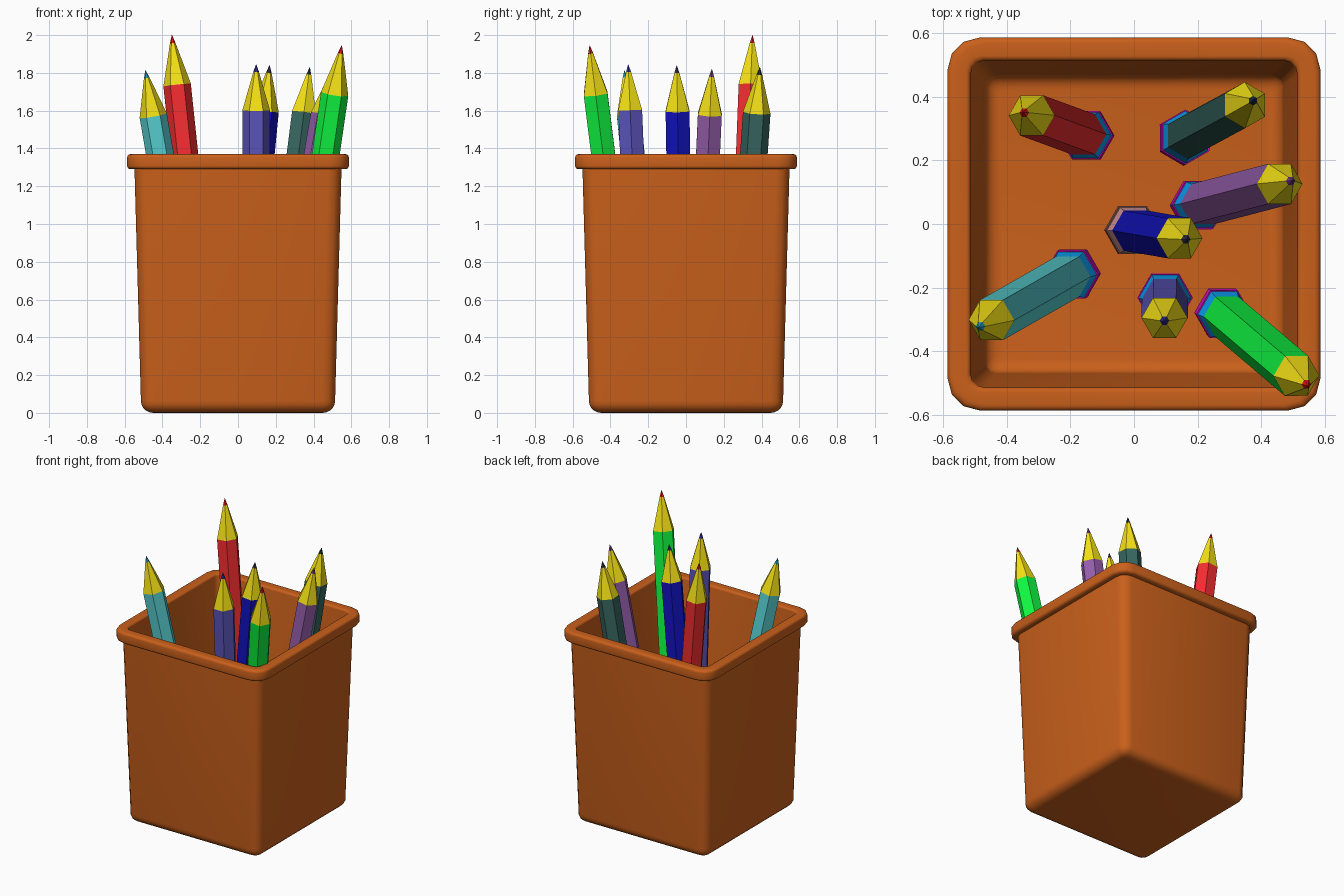
import bpy, bmesh, math
from mathutils import Vector

if "Cube" in bpy.data.objects:
    bpy.data.objects.remove(bpy.data.objects["Cube"])

def material(name, rgb):
    # 0-255 screen colour converted to linear
    m = bpy.data.materials.new(name)
    m.diffuse_color = (*[(c / 255 / 12.92) if c < 11 else ((c / 255 + 0.055) / 1.055) ** 2.4
                         for c in rgb], 1)
    m.use_nodes = True
    m.node_tree.nodes["Principled BSDF"].inputs["Base Color"].default_value = m.diffuse_color
    return m

def add_object(name, bm, mats):
    bmesh.ops.recalc_face_normals(bm, faces=bm.faces)
    me = bpy.data.meshes.new(name)
    bm.to_mesh(me)
    bm.free()
    for m in mats:
        me.materials.append(m)
    ob = bpy.data.objects.new(name, me)
    bpy.context.collection.objects.link(ob)
    return ob

def loft(bm, rings, mat_ids):
    # Bridge consecutive rings of points and cap both ends
    vs = [[bm.verts.new(p) for p in r] for r in rings]
    n = len(vs[0])
    for a, b, mi in zip(vs, vs[1:], mat_ids):
        for i in range(n):
            j = (i + 1) % n
            bm.faces.new((a[i], a[j], b[j], b[i])).material_index = mi
    bm.faces.new(vs[0]).material_index = mat_ids[0]
    bm.faces.new(vs[-1]).material_index = mat_ids[-1]

def rounded_square(half, z, rad, seg=3):
    pts = []
    for k in range(4):
        ang = math.pi / 4 + k * math.pi / 2
        cx = math.copysign(half - rad, math.cos(ang))
        cy = math.copysign(half - rad, math.sin(ang))
        for i in range(seg + 1):
            a = k * math.pi / 2 + i * math.pi / 2 / seg
            pts.append((cx + rad * math.cos(a), cy + rad * math.sin(a), z))
    return pts

# Cup: profile of (half width, height, corner radius), outside then inside
def arc(cx, cz, r, start, end, n=5):
    for i in range(n + 1):
        a = math.radians(start + (end - start) * i / n)
        yield cx + r * math.cos(a), cz + r * math.sin(a)

profile = [(h, z, 0.02 + 0.05 * i / 5)
           for i, (h, z) in enumerate(arc(0.449, 0.065, 0.065, -90, 0))]
profile += [(0.548, 1.29, 0.07), (0.572, 1.29, 0.09)]
profile += [(h, z, 0.1) for h, z in arc(0.569, 1.308, 0.018, -60, 0, 3)]
profile += [(h, z, 0.1) for h, z in arc(0.569, 1.352, 0.018, 0, 90, 4)]
profile += [(h, z, 0.045) for h, z in arc(0.53, 1.355, 0.015, 90, 180, 4)]
profile += [(h, z, 0.035 - 0.003 * i)
            for i, (h, z) in enumerate(arc(0.425, 0.105, 0.045, 0, -90))]
bm = bmesh.new()
loft(bm, [rounded_square(*p) for p in profile], [0] * (len(profile) - 1))
cup = add_object("cup", bm, [material("cup_orange", (202, 96, 27))])
bpy.context.view_layer.objects.active = cup
cup.select_set(True)
bpy.ops.object.shade_smooth_by_angle(angle=math.radians(35))

# Pencils: hexagonal eraser, ferrule, body, wood cone and lead
wood = material("wood_yellow", (245, 225, 22))
pink = material("eraser_magenta", (215, 15, 195))
blue = material("ferrule_blue", (10, 160, 245))
brown = material("eraser_brown", (140, 95, 90))
tan = material("ferrule_tan", (215, 150, 150))

def pencil(name, base, tip, color, lead, turn=0, ends=(pink, blue)):
    base, tip = Vector((*base, 0.075)), Vector(tip)
    d = tip - base
    L = d.length
    k = L / 1.785
    prof = [(0.087, 0), (0.087, 0.05), (0.083, 0.05), (0.073, 0.11),
            (0.073, L - 0.245 * k), (0.015, L - 0.04 * k), (0.001, L)]
    rot = Vector((0, 0, 1)).rotation_difference(d)
    rings = [[base + rot @ Vector((r * math.cos(a), r * math.sin(a), z))
              for a in (math.radians(turn + 60 * i) for i in range(6))]
             for r, z in prof]
    bm = bmesh.new()
    loft(bm, rings, [0, 0, 1, 2, 3, 4])
    mats = [*ends, material(name + "_paint", color), wood, material(name + "_lead", lead)]
    add_object(name, bm, mats)

pencil("pencil_red", (-0.148, 0.278), (-0.35, 0.352, 2.0), (245, 45, 48), (225, 20, 20))
pencil("pencil_teal", (-0.19, -0.155), (-0.49, -0.326, 1.813), (90, 212, 215), (40, 160, 190))
pencil("pencil_slate", (0.156, 0.27), (0.38, 0.391, 1.83), (56, 104, 98), (30, 50, 60), 30)
pencil("pencil_purple", (0.198, 0.058), (0.5, 0.137, 1.82), (150, 94, 172), (115, 60, 140))
pencil("pencil_blue", (-0.007, -0.019), (0.167, -0.049, 1.84), (18, 18, 195), (50, 50, 80),
       ends=(brown, tan))
pencil("pencil_violet", (0.098, -0.231), (0.096, -0.306, 1.845), (92, 85, 188), (50, 45, 140))
pencil("pencil_green", (0.276, -0.278), (0.549, -0.51, 1.945), (16, 248, 65), (225, 20, 20))
